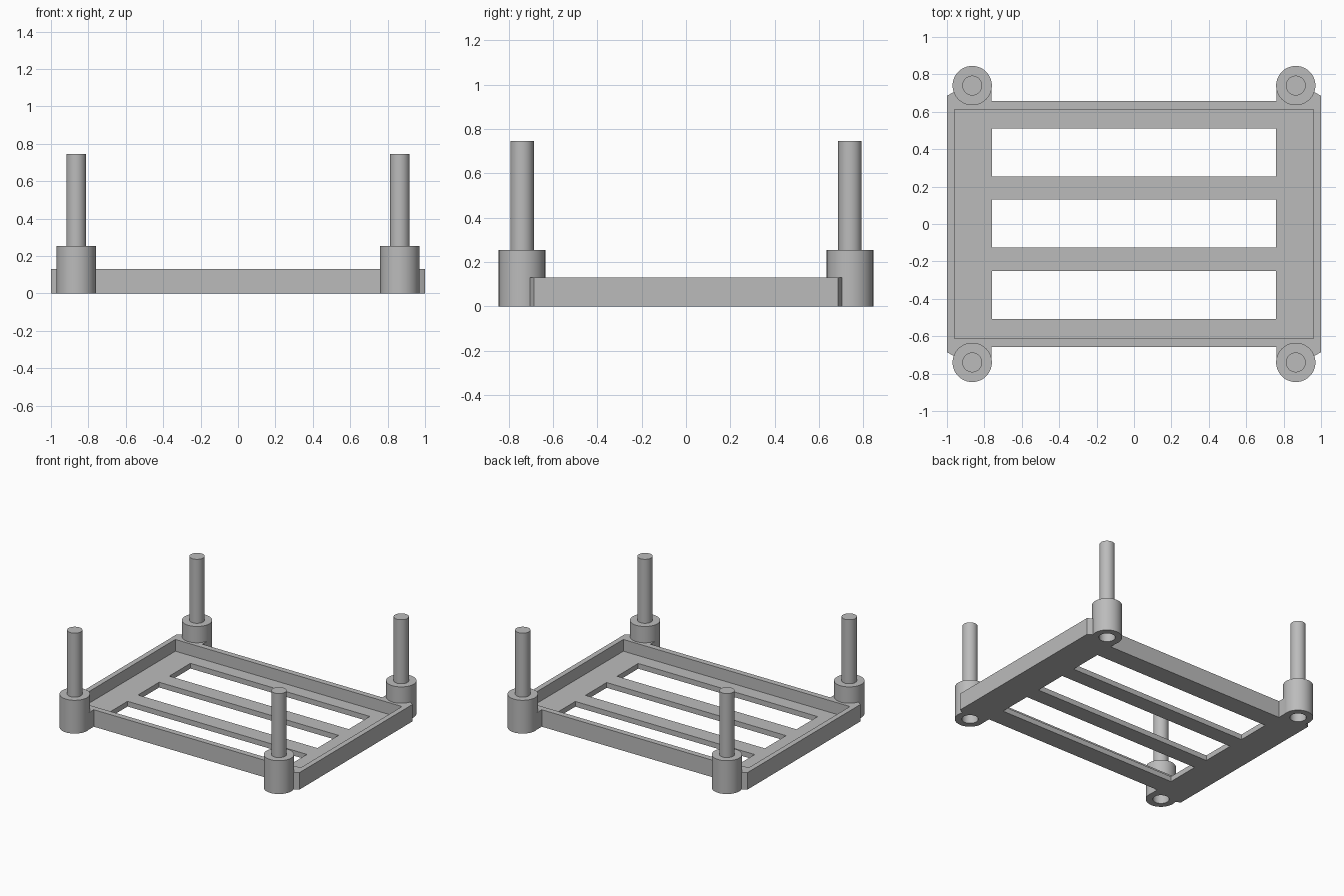
import bpy
import bmesh
from math import radians

cube = bpy.data.objects.get("Cube")
if cube:
    bpy.data.objects.remove(cube, do_unlink=True)

grey = bpy.data.materials.new("plain grey")
grey.use_nodes = True
colour = (0.5, 0.5, 0.5, 1)
grey.diffuse_color = colour
grey.node_tree.nodes["Principled BSDF"].inputs["Base Color"].default_value = colour

POST_X, POST_Y = 0.865, 0.74
RIM, FLOOR = 0.13, 0.04
CORNERS = [(sx, sy) for sx in (-1, 1) for sy in (-1, 1)]


def prism(name, outline, z0, z1):
    """Extrude a flat outline from z0 to z1."""
    bm = bmesh.new()
    base = bm.faces.new([bm.verts.new((x, y, z0)) for x, y in outline])
    top = bmesh.ops.extrude_face_region(bm, geom=[base])["geom"]
    bmesh.ops.translate(bm, vec=(0, 0, z1 - z0),
                        verts=[v for v in top if isinstance(v, bmesh.types.BMVert)])
    bmesh.ops.recalc_face_normals(bm, faces=bm.faces)
    mesh = bpy.data.meshes.new(name)
    bm.to_mesh(mesh)
    bm.free()
    mesh.materials.append(grey)
    obj = bpy.data.objects.new(name, mesh)
    bpy.context.collection.objects.link(obj)
    return obj


def box(name, x, y0, y1, z0, z1):
    return prism(name, [(-x, y0), (x, y0), (x, y1), (-x, y1)], z0, z1)


def cylinder(name, x, y, radius, z0, z1):
    bpy.ops.mesh.primitive_cylinder_add(vertices=64, radius=radius, depth=z1 - z0,
                                        location=(x, y, (z0 + z1) / 2))
    obj = bpy.context.object
    obj.name = name
    obj.data.materials.append(grey)
    return obj


def combine(target, tool, operation):
    """Apply a boolean and discard the tool."""
    mod = target.modifiers.new(operation.lower(), "BOOLEAN")
    mod.operation, mod.solver, mod.object = operation, "EXACT", tool
    tool.hide_render = True
    bpy.context.view_layer.objects.active = target
    bpy.ops.object.modifier_apply(modifier=mod.name)
    bpy.data.objects.remove(tool, do_unlink=True)


# Tray outline, one corner mirrored round
corner = [(1, 0.685), (0.968, 0.703), (0.86, 0.74), (0.762, 0.74), (0.762, 0.657)]
right_half = [(x, -y) for x, y in reversed(corner)] + corner
outline = right_half + [(-x, y) for x, y in reversed(right_half)]
tray = prism("slatted_tray", outline, 0, RIM)

# Recess and the three floor slots
combine(tray, box("recess", 0.96, -0.613, 0.613, FLOOR, 0.3), "DIFFERENCE")
for y in (-0.379, 0.003, 0.382):
    combine(tray, box("slot", 0.76, y - 0.128, y + 0.128, -0.1, 0.1), "DIFFERENCE")

# Corner collars with stacking sockets underneath
for sx, sy in CORNERS:
    x, y = sx * POST_X, sy * POST_Y
    combine(tray, cylinder("collar", x, y, 0.105, 0, 0.255), "UNION")
    combine(tray, cylinder("socket", x, y, 0.057, -0.1, 0.2), "DIFFERENCE")

# Stacking pegs
parts = [tray]
for sx, sy in CORNERS:
    name = ("back" if sy > 0 else "front") + ("_left" if sx > 0 else "_right") + "_peg"
    parts.append(cylinder(name, sx * POST_X, sy * POST_Y, 0.053, 0.25, 0.745))

# Smooth the round parts, keep edges sharp
bpy.ops.object.select_all(action="DESELECT")
for obj in parts:
    obj.select_set(True)
bpy.context.view_layer.objects.active = tray
bpy.ops.object.shade_smooth_by_angle(angle=radians(20))
